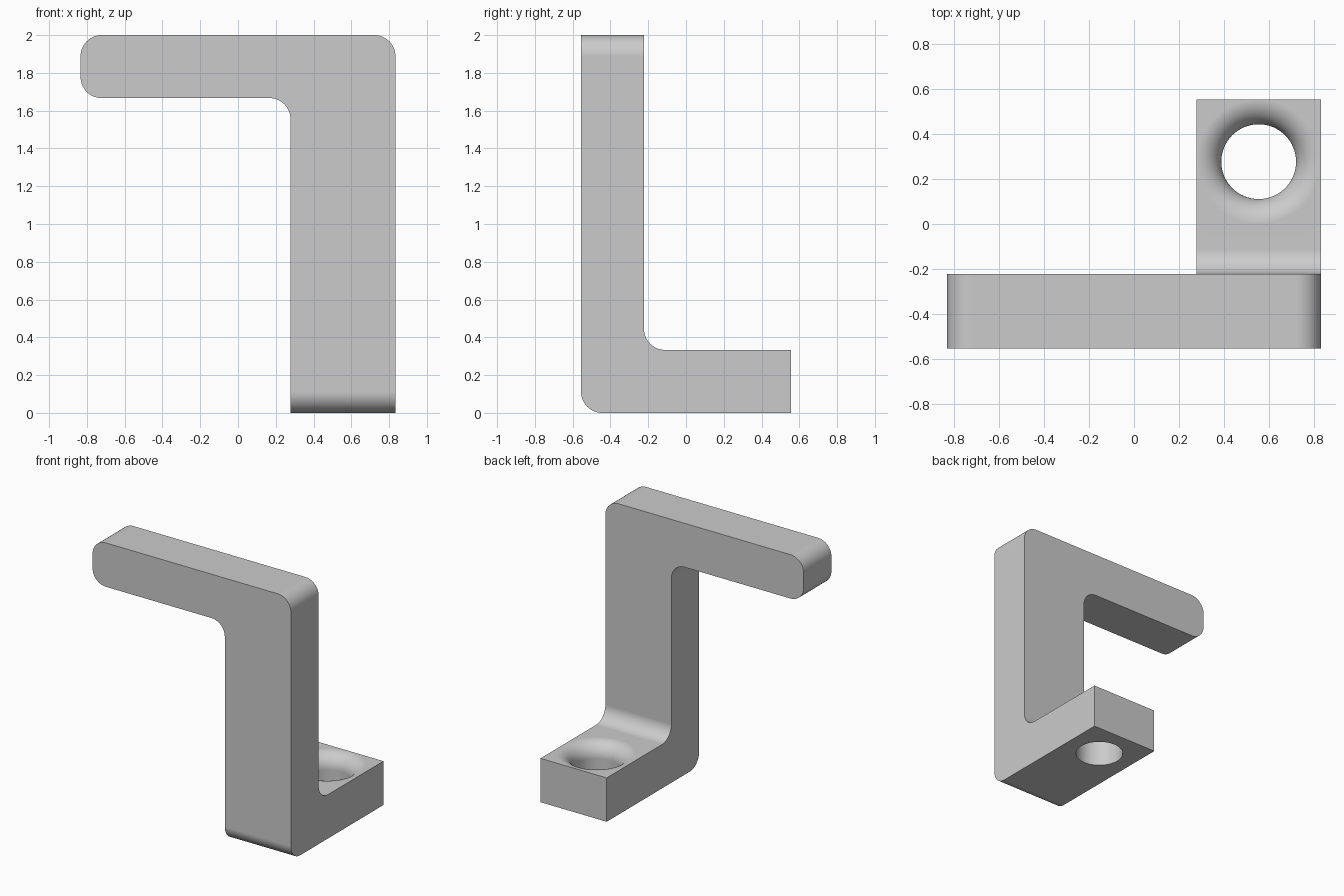
import bpy
import bmesh
import math
from mathutils import Vector, Matrix

cube = bpy.data.objects.get("Cube")
if cube:
    bpy.data.objects.remove(cube, do_unlink=True)

U = 1 / 18          # base unit of the bracket
R = 2 * U           # fillet radius
ARC = 14            # steps per fillet

grey = bpy.data.materials.new("plain grey")
grey.use_nodes = True
colour = (0.6, 0.6, 0.6, 1)
grey.diffuse_color = colour
grey.node_tree.nodes["Principled BSDF"].inputs["Base Color"].default_value = colour


def rounded(corners):
    """Outline from (a, b, is_round) right-angled corners."""
    pts = []
    for i, (a, b, is_round) in enumerate(corners):
        p = Vector((a, b)) * U
        if not is_round:
            pts.append(p)
            continue
        before = Vector(corners[i - 1][:2]) * U
        after = Vector(corners[(i + 1) % len(corners)][:2]) * U
        d1, d2 = (before - p).normalized(), (after - p).normalized()
        centre = p + (d1 + d2) * R
        for k in range(ARC + 1):
            t = math.pi / 2 * k / ARC
            pts.append(centre - R * (d2 * math.cos(t) + d1 * math.sin(t)))
    return pts


def make_object(name, bm):
    bmesh.ops.recalc_face_normals(bm, faces=bm.faces)
    mesh = bpy.data.meshes.new(name)
    bm.to_mesh(mesh)
    bm.free()
    mesh.materials.append(grey)
    obj = bpy.data.objects.new(name, mesh)
    bpy.context.collection.objects.link(obj)
    return obj


def extrude(name, outline, place, direction):
    bm = bmesh.new()
    face = bm.faces.new([bm.verts.new(place(p)) for p in outline])
    out = bmesh.ops.extrude_face_region(bm, geom=[face])
    verts = [g for g in out["geom"] if isinstance(g, bmesh.types.BMVert)]
    bmesh.ops.translate(bm, verts=verts, vec=direction)
    return make_object(name, bm)


def combine(obj, tool, operation):
    mod = obj.modifiers.new(operation.lower(), "BOOLEAN")
    mod.operation, mod.solver, mod.object = operation, "EXACT", tool
    bpy.ops.object.modifier_apply(modifier=mod.name)
    bpy.data.objects.remove(tool, do_unlink=True)


# Post with side arm, as an outline across the front
front = rounded([(5, -3, False), (15, -3, False), (15, 36, True), (-15, 36, True),
                 (-15, 30, True), (5, 30, True)])
bracket = extrude("hook_bracket", front, lambda p: (p.x, -1, p.y), (0, 2, 0))

# Upright with foot, as an outline from the side
side = rounded([(-10, 0, True), (10, 0, False), (10, 6, False), (-4, 6, True),
                (-4, 40, False), (-10, 40, False)])
foot = extrude("foot_outline", side, lambda p: (-1, p.x, p.y), (2, 0, 0))

# Screw hole with a rounded mouth, spun around its axis
bm = bmesh.new()
hole_r, top = 3 * U, 6 * U
mouth = R * 0.995
curve = [(0, -0.1), (hole_r, -0.1)]
for k in range(ARC + 1):
    t = math.pi / 2 * k / ARC
    curve.append((hole_r + mouth * (1 - math.cos(t)), top - mouth * (1 - math.sin(t))))
curve += [(hole_r + mouth, top + 0.1), (0, top + 0.1)]
verts = [bm.verts.new((r, 0, z)) for r, z in curve]
edges = [bm.edges.new(pair) for pair in zip(verts, verts[1:])]
bmesh.ops.spin(bm, geom=verts + edges, axis=(0, 0, 1), cent=(0, 0, 0),
               angle=math.tau, steps=64, use_duplicate=False)
bmesh.ops.remove_doubles(bm, verts=bm.verts, dist=0.0001)
bmesh.ops.transform(bm, matrix=Matrix.Translation((10 * U, 5 * U, 0)), verts=bm.verts)
hole = make_object("screw_hole_cutter", bm)

# Join the shapes and shade the fillets
bpy.ops.object.select_all(action="DESELECT")
bpy.context.view_layer.objects.active = bracket
bracket.select_set(True)
combine(bracket, foot, "INTERSECT")
combine(bracket, hole, "DIFFERENCE")
bpy.ops.object.shade_smooth_by_angle(angle=math.radians(30))
weighted = bracket.modifiers.new("even shading", "WEIGHTED_NORMAL")
weighted.keep_sharp = True
